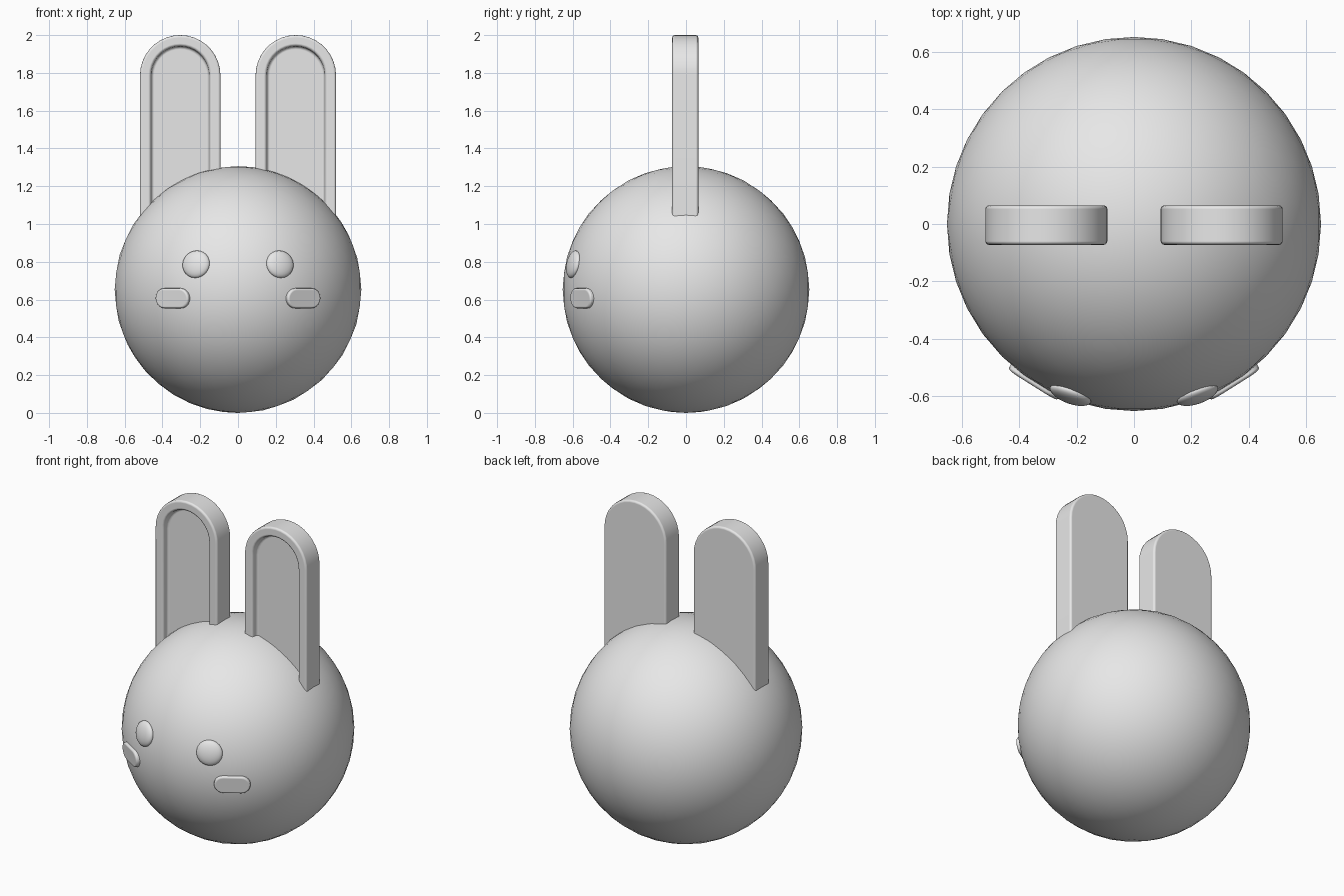
import bpy
import bmesh
from math import cos, sin, pi, sqrt
from mathutils import Vector

cube = bpy.data.objects.get("Cube")
if cube:
    bpy.data.objects.remove(cube, do_unlink=True)

RADIUS = 0.65
CENTRE = Vector((0, 0, 0.653))
FRONT = Vector((0, -1, 0))

grey = bpy.data.materials.new("plain grey")
grey.use_nodes = True
colour = (0.8, 0.8, 0.8, 1)
grey.diffuse_color = colour
grey.node_tree.nodes["Principled BSDF"].inputs["Base Color"].default_value = colour


def add_part(name, bm, location, facing=None, bevel=0):
    """Turn a bmesh into a smooth object whose local z points along facing."""
    bmesh.ops.recalc_face_normals(bm, faces=bm.faces)
    mesh = bpy.data.meshes.new(name)
    bm.to_mesh(mesh)
    bm.free()
    mesh.materials.append(grey)
    mesh.shade_smooth()
    ob = bpy.data.objects.new(name, mesh)
    bpy.context.collection.objects.link(ob)
    ob.location = location
    if facing:
        ob.rotation_euler = facing.to_track_quat('Z', 'Y').to_euler()
    if bevel:
        mod = ob.modifiers.new("soft edges", 'BEVEL')
        mod.width = bevel
        mod.segments = 3
        mod.limit_method = 'ANGLE'
        mod.harden_normals = True
    return ob


def arc(cx, cy, r, start, steps):
    """Half circle of points, counter-clockwise."""
    return [(cx + r * cos(start + pi * i / steps), cy + r * sin(start + pi * i / steps))
            for i in range(steps + 1)]


def slab(points, back, front):
    """Extrude an outline along z; return the bmesh and its front face."""
    bm = bmesh.new()
    face = bm.faces.new([bm.verts.new((x, y, front)) for x, y in points])
    low = [bm.verts.new((x, y, back)) for x, y in points]
    top = list(face.verts)
    bm.faces.new(low[::-1])
    for i in range(len(points)):
        j = (i + 1) % len(points)
        bm.faces.new((top[i], low[i], low[j], top[j]))
    bm.normal_update()
    return bm, face


def on_head(x, z):
    """Point of the head's front at x, z, and the outward direction there."""
    dz = z - CENTRE.z
    offset = Vector((x, -sqrt(RADIUS ** 2 - x * x - dz * dz), dz))
    return CENTRE + offset, offset.normalized()


# Round head
bm = bmesh.new()
bmesh.ops.create_icosphere(bm, subdivisions=4, radius=RADIUS + 0.003)
add_part("head", bm, CENTRE)

for label, side in (("left", 1), ("right", -1)):
    # Tall arched ear with a sunken front panel
    half = 0.213
    outline = [(-half, 0.85), (half, 0.85)] + arc(0, 2 - half, half, 0, 18)
    bm, face = slab(outline, -0.065, 0.073)
    bmesh.ops.inset_region(bm, faces=[face], thickness=0.057, use_even_offset=True)
    bmesh.ops.inset_region(bm, faces=[face], thickness=0.005, depth=-0.04,
                           use_even_offset=True)
    add_part(label + "_ear", bm, (side * 0.306, 0, 0), FRONT, bevel=0.013)

    # Flattened button eye
    place, normal = on_head(side * 0.222, 0.787)
    bm = bmesh.new()
    bmesh.ops.create_uvsphere(bm, u_segments=24, v_segments=14, radius=1)
    bmesh.ops.scale(bm, vec=(0.076, 0.074, 0.028), verts=bm.verts)
    add_part(label + "_eye", bm, place, normal)

    # Pill-shaped cheek
    place, normal = on_head(side * 0.345, 0.607)
    outline = arc(0.05, 0, 0.053, -pi / 2, 10) + arc(-0.05, 0, 0.053, pi / 2, 10)
    bm, face = slab(outline, -0.03, 0.015)
    add_part(label + "_cheek", bm, place, normal, bevel=0.011)
